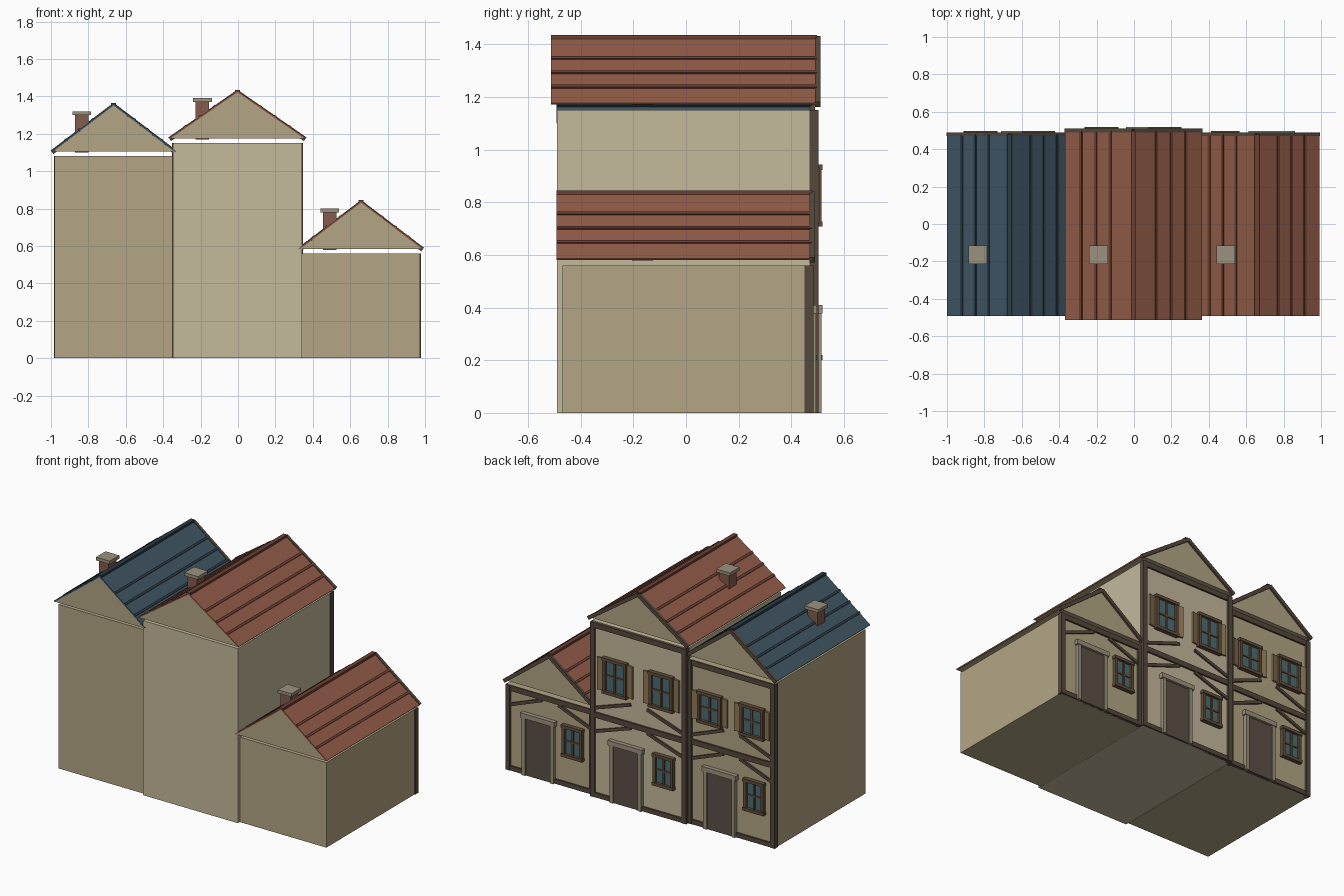
import bpy, bmesh, math
from mathutils import Matrix, Vector

if "Cube" in bpy.data.objects:
    bpy.data.objects.remove(bpy.data.objects["Cube"])


def mat(name, r, g, b):
    m = bpy.data.materials.new(name)
    m.diffuse_color = [(c / 255) ** 2.2 for c in (r, g, b)] + [1]
    m.use_nodes = True
    m.node_tree.nodes["Principled BSDF"].inputs["Base Color"].default_value = m.diffuse_color
    return m


PLASTER = mat("plaster", 178, 164, 133)
PLASTER_LIGHT = mat("light_plaster", 195, 184, 155)
TIMBER = mat("timber", 86, 74, 63)
BLUE = mat("blue_tile", 66, 88, 102)
BLUE_DK = mat("dark_blue_tile", 48, 62, 72)
RED = mat("red_tile", 146, 93, 74)
RED_DK = mat("dark_red_tile", 108, 66, 54)
BRICK = mat("brick", 130, 92, 80)
STONE = mat("stone", 154, 144, 124)
DOOR = mat("door_wood", 92, 80, 71)
FRAME = mat("window_wood", 98, 80, 62)
SHUTTER = mat("shutter_wood", 140, 118, 84)
GLASS = mat("glass", 78, 108, 112)


def make(name, bm, m):
    bmesh.ops.recalc_face_normals(bm, faces=bm.faces)
    me = bpy.data.meshes.new(name)
    bm.to_mesh(me)
    bm.free()
    me.materials.append(m)
    ob = bpy.data.objects.new(name, me)
    bpy.context.collection.objects.link(ob)
    return ob


def box(name, x, y, z, m, rot=None):
    """Box from (min, max) ranges, optionally rotated about its centre."""
    bm = bmesh.new()
    c = Vector([(a + b) / 2 for a, b in (x, y, z)])
    s = Matrix.Diagonal([b - a for a, b in (x, y, z)] + [1])
    bmesh.ops.create_cube(bm, size=1, matrix=Matrix.Translation(c) @ (rot or Matrix()) @ s)
    return make(name, bm, m)


def extrude_y(name, pts, y0, y1, m):
    """Extrude an (x, z) profile along y."""
    bm = bmesh.new()
    f = bm.faces.new([bm.verts.new((x, y0, z)) for x, z in pts])
    r = bmesh.ops.extrude_face_region(bm, geom=[f])
    vs = [v for v in r["geom"] if isinstance(v, bmesh.types.BMVert)]
    bmesh.ops.translate(bm, verts=vs, vec=(0, y1 - y0, 0))
    return make(name, bm, m)


def strip(name, p, q, lo, hi, y0, y1, m):
    """Board between (x, z) points p and q, from offset lo to hi along its upward normal."""
    p, q = Vector(p), Vector(q)
    d = (q - p).normalized()
    n = Vector((-d.y, d.x))
    if n.y < 0:
        n = -n
    pts = [p + n * lo, q + n * lo, q + n * hi, p + n * hi]
    return extrude_y(name, pts, y0, y1, m)


def window(n, x, z, w, h, y, shutters):
    t, d = 0.02, y + 0.028
    hw, hh = w / 2, h / 2
    box(n + "_glass", (x - hw + t, x + hw - t), (y - 0.01, y + 0.01), (z - hh + t, z + hh - t), GLASS)
    for s in (-1, 1):
        box(n + "_jamb", sorted((x + s * (hw - t), x + s * hw)), (y - 0.01, d - 0.004), (z - hh, z + hh), FRAME)
        box(n + "_rail", (x - hw - 0.004, x + hw + 0.004), (y - 0.01, d),
            sorted((z + s * (hh - t), z + s * hh)), FRAME)
        if shutters:
            box(n + "_shutter", sorted((x + s * (hw + 0.003), x + s * (hw + 0.045))), (y + 0.002, y + 0.014),
                (z - hh + 0.012, z + hh - 0.012), SHUTTER, Matrix.Rotation(s * 0.2, 4, "Z"))
    box(n + "_mullion", (x - 0.006, x + 0.006), (y, y + 0.018), (z - hh + t, z + hh - t), FRAME)
    box(n + "_crossbar", (x - hw + t, x + hw - t), (y, y + 0.016), (z - 0.006, z + 0.006), FRAME)


def door(n, x, y):
    box(n + "_door", (x - 0.092, x + 0.092), (y - 0.01, y + 0.015), (0, 0.375), DOOR)
    for s in (-1, 1):
        box(n + "_door_jamb", sorted((x + s * 0.09, x + s * 0.115)), (y - 0.01, y + 0.024), (0, 0.378), STONE)
    box(n + "_door_lintel", (x - 0.125, x + 0.125), (y - 0.01, y + 0.028), (0.378, 0.41), STONE)


def house(n, cx, hw, depth, floors, wall, tile, tile_dk, ridge_hw, chimney_x):
    top, y = floors[-1], depth
    box(n + "_walls", (cx - hw, cx + hw), (-depth, depth), (0, top), wall)

    # timber framing on the decorated facade
    for s in (-1, 1):
        px = cx + s * (hw - 0.011)
        box(n + "_post", (px - 0.016, px + 0.016), (y - 0.02, y + 0.014), (0, top), TIMBER)
    box(n + "_sill_beam", (cx - hw, cx + hw), (y - 0.01, y + 0.011), (0, 0.03), TIMBER)
    for z in floors:
        box(n + "_floor_beam", (cx - hw, cx + hw), (y - 0.01, y + 0.012), (z - 0.035, z), TIMBER)
    for i in range(len(floors)):
        z0 = 0.43 if i == 0 else 0.585
        for s in (-1, 1):
            strip(n + "_brace", (cx + s * (hw - 0.02), z0), (cx + s * 0.06, z0 + 0.09),
                  -0.01, 0.01, y - 0.005, y + 0.01, TIMBER)

    # door and windows
    door(n, cx + 0.125 * 2 * hw, y)
    window(n + "_ground_window", cx - 0.27 * 2 * hw, 0.305, 0.145, 0.21, y, False)
    if len(floors) > 1:
        fh = floors[1] - floors[0]
        for s in (-1, 1):
            window(n + "_upper_window", cx + s * 0.245 * 2 * hw, floors[0] + 0.45 * fh, 0.17, 0.4 * fh, y, True)

    # gabled roof floating just above the wall head
    base, rise = top + 0.024, 0.247
    peak = (cx, base + rise)
    y0, y1 = -depth - 0.022, depth + 0.008
    extrude_y(n + "_gable", [(cx - ridge_hw, base), (cx + ridge_hw, base), peak], y0, y1, PLASTER)
    for s in (-1, 1):
        eave = (cx + s * (ridge_hw + 0.004), base - 0.003)
        strip(n + "_roof_slope", eave, peak, 0, 0.008, y0, y1, tile)
        for f in (0.33, 0.55, 0.77):
            a = [(peak[0] + s * ridge_hw * g, peak[1] - rise * g) for g in (f - 0.018, f + 0.018)]
            strip(n + "_roof_batten", a[0], a[1], 0.004, 0.014, y0, y1, tile_dk)
        strip(n + "_bargeboard", eave, peak, -0.012, 0.012, y1 - 0.008, y1 + 0.012, TIMBER)
    box(n + "_ridge_cap", (cx - 0.014, cx + 0.014), (y0, y1), (peak[1] - 0.005, peak[1] + 0.014), tile_dk)

    # chimney
    x, cy, cz = chimney_x, -0.165, base + 0.195
    box(n + "_chimney", (x - 0.036, x + 0.036), (cy - 0.04, cy + 0.04), (base - 0.005, cz), BRICK)
    box(n + "_chimney_cap", (x - 0.05, x + 0.05), (cy - 0.05, cy + 0.05), (cz, cz + 0.021), STONE)


house("left_house", -0.665, 0.315, 0.47, [0.56, 1.08], PLASTER, BLUE, BLUE_DK, 0.325, -0.835)
house("middle_house", -0.003, 0.345, 0.49, [0.56, 1.15], PLASTER_LIGHT, RED, RED_DK, 0.358, -0.19)
house("right_house", 0.658, 0.315, 0.47, [0.56], PLASTER, RED, RED_DK, 0.325, 0.49)
